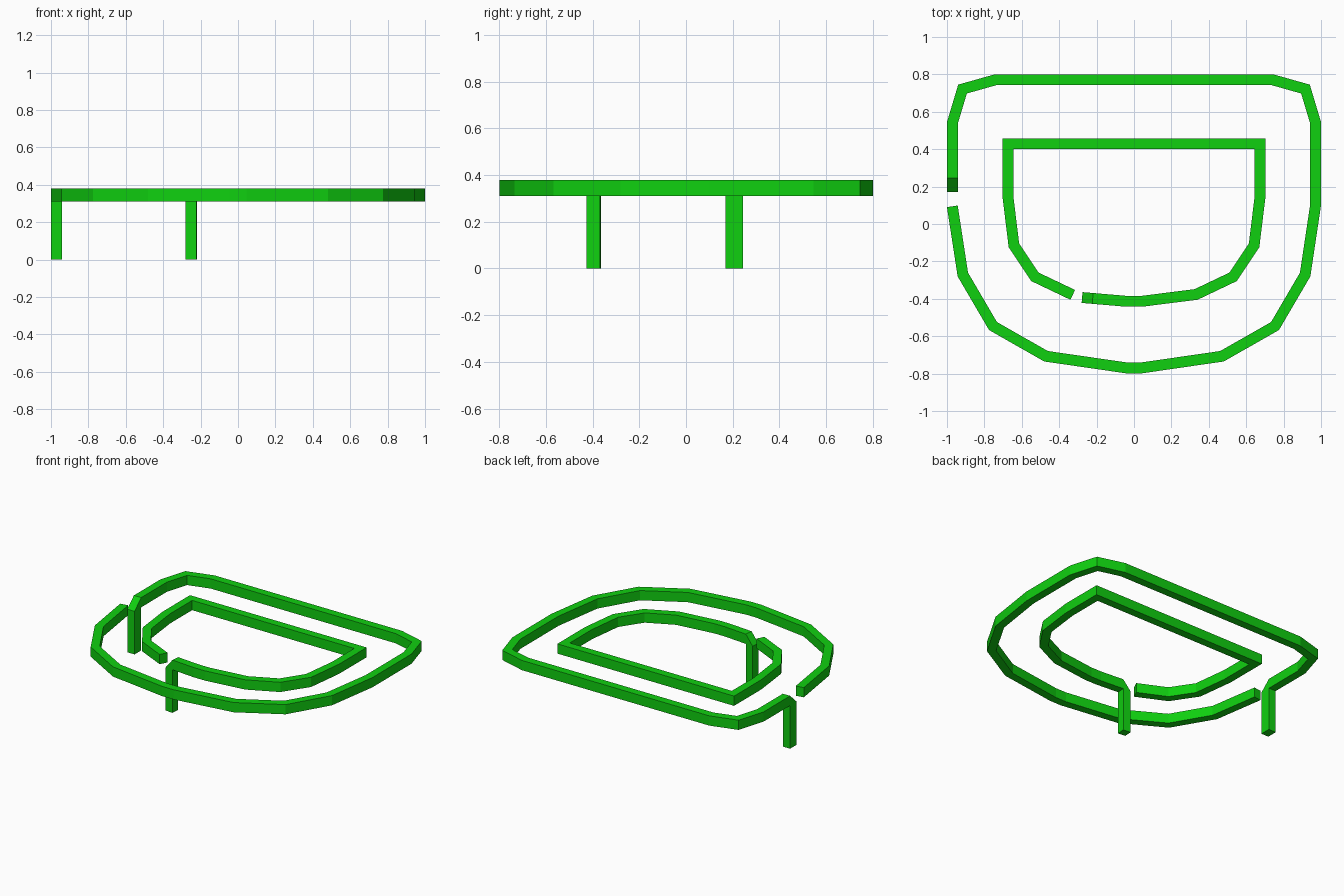
import bpy, bmesh
from mathutils import Vector

cube = bpy.data.objects.get("Cube")
if cube:
    bpy.data.objects.remove(cube, do_unlink=True)

WIDTH, LOW, HIGH = 0.058, 0.31, 0.38

green = bpy.data.materials.new("bright_green")
green.use_nodes = True
color = (0.005, 0.63, 0.005, 1)
green.diffuse_color = color
green.node_tree.nodes["Principled BSDF"].inputs["Base Color"].default_value = color


def mirrored(points):
    return [(-x, y) for x, y in reversed(points)]


def inset(points, side):
    """Offset an open path sideways with mitred corners."""
    result = []
    for i, p in enumerate(points):
        normals = []
        for a, b in ((i - 1, i), (i, i + 1)):
            if a >= 0 and b < len(points):
                d = (points[b] - points[a]).normalized()
                normals.append(Vector((-d.y, d.x)) * side)
        m = (normals[0] + normals[-1]).normalized()
        result.append(p + m * WIDTH / m.dot(normals[0]))
    return result


def bar_loop(name, path, side, leg_depth):
    """Square bar along an open path, folded down into a leg at its start."""
    pts = [Vector(p) for p in path]
    pts.insert(1, pts[0] + (pts[1] - pts[0]).normalized() * leg_depth)
    pairs = list(zip(pts, inset(pts, side)))

    def section(under, over, z_under, z_over):
        (a, b), (c, d) = under, over
        return [(*a, z_under), (*b, z_under), (*d, z_over), (*c, z_over)]

    # Leg foot, leg top, then the horizontal run
    sections = [section(pairs[1], pairs[0], 0, 0),
                section(pairs[1], pairs[0], LOW, LOW)]
    sections += [section(p, p, LOW, HIGH) for p in pairs[1:]]

    bm = bmesh.new()
    rings = [[bm.verts.new(co) for co in s] for s in sections]
    for r, s in zip(rings, rings[1:]):
        for k in range(4):
            n = (k + 1) % 4
            bm.faces.new((r[k], r[n], s[n], s[k]))
    bm.faces.new(rings[0])
    bm.faces.new(rings[-1])
    bmesh.ops.remove_doubles(bm, verts=bm.verts, dist=0.0005)
    bmesh.ops.recalc_face_normals(bm, faces=bm.faces)
    mesh = bpy.data.meshes.new(name)
    bm.to_mesh(mesh)
    bm.free()
    mesh.materials.append(green)
    bpy.context.collection.objects.link(bpy.data.objects.new(name, mesh))


# Outer loop: rounded back corners, bowed front, gap on the right side
back = [(0.745, 0.8), (0.94, 0.745), (1, 0.545)]
front = [(0.943, -0.28), (0.775, -0.567), (0.48, -0.735), (0.045, -0.798)]
bar_loop("outer_loop",
         [(-1, 0.17)] + mirrored(back) + back + [(1, 0.1)]
         + front + mirrored(front) + [(-1, 0.09)], -1, 0.075)

# Inner loop: straight back with square corners, gap in the front
side = [(0.34, -0.405), (0.55, -0.305), (0.67, -0.125), (0.703, 0.145), (0.703, 0.458)]
bar_loop("inner_loop",
         [(-0.28, -0.422), (-0.045, -0.442), (0.045, -0.442)]
         + side + mirrored(side), 1, 0.057)
